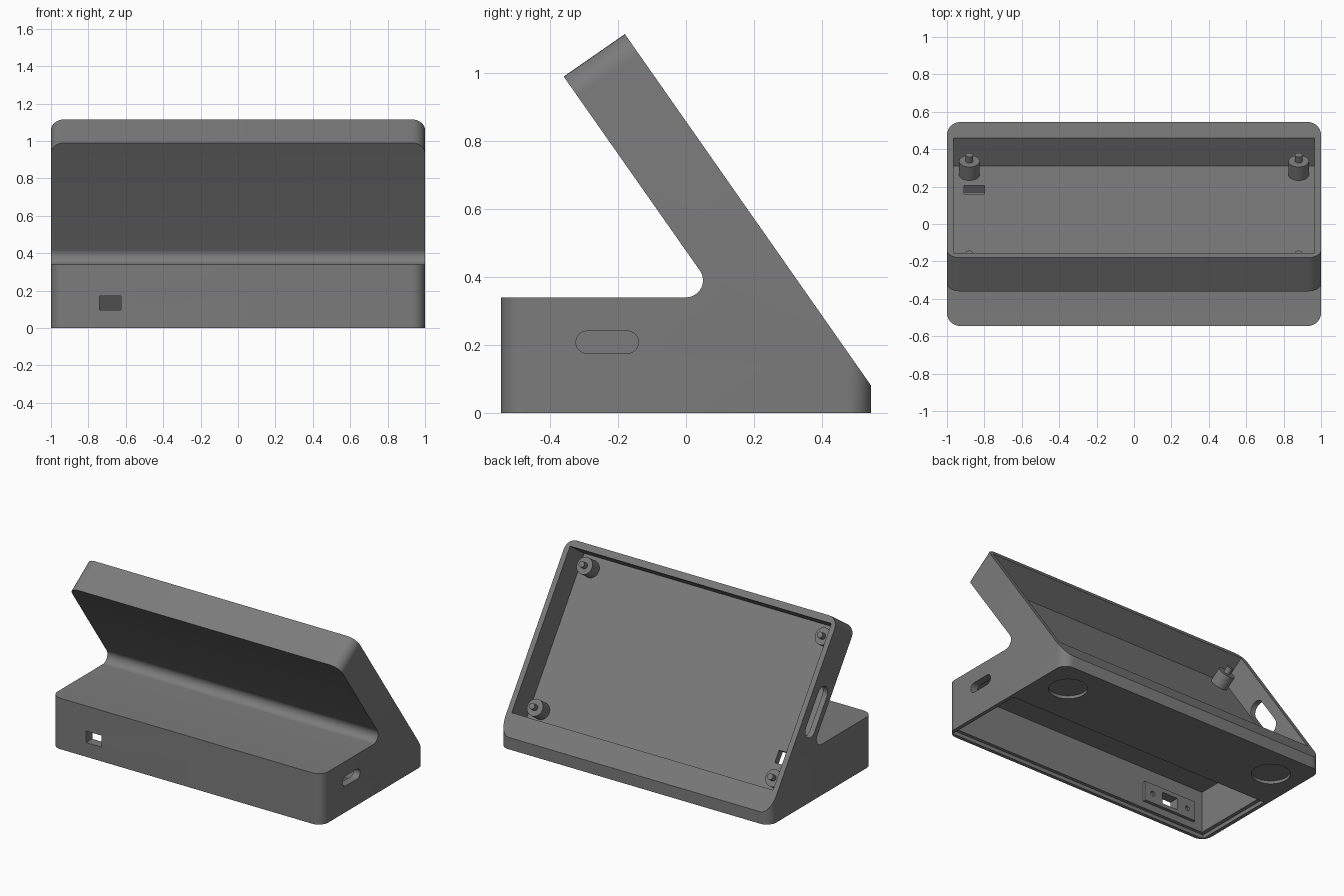
import bpy, bmesh, math
from mathutils import Matrix, Vector

if "Cube" in bpy.data.objects:
    bpy.data.objects.remove(bpy.data.objects["Cube"])

grey = bpy.data.materials.new("mid_grey")
grey.diffuse_color = (0.2, 0.2, 0.2, 1)
grey.use_nodes = True
grey.node_tree.nodes["Principled BSDF"].inputs["Base Color"].default_value = grey.diffuse_color

# Frames: SIDE maps (y, z, x); TILT is the sloped panel: (across, down slope, outward)
A = math.radians(55)
DOWN = Vector((0, math.cos(A), -math.sin(A)))
OUT = Vector((0, math.sin(A), math.cos(A)))
X = Vector((1, 0, 0))


def frame(a, b, c, o):
    m = Matrix((a, b, c)).transposed().to_4x4()
    m.translation = o
    return m


TOP = Vector((0, -0.18, 1.115))
SIDE = frame(Vector((0, 1, 0)), Vector((0, 0, 1)), X, Vector())
TILT = frame(X, DOWN, OUT, TOP)
TILT_SIDE = frame(DOWN, OUT, X, TOP)


def prism(name, pts, lo, hi, m=Matrix()):
    """Extrude a 2D outline from lo to hi along the frame's third axis."""
    bm = bmesh.new()
    bot = [bm.verts.new((p[0], p[1], lo)) for p in pts]
    top = [bm.verts.new((p[0], p[1], hi)) for p in pts]
    bm.faces.new(bot[::-1])
    bm.faces.new(top)
    n = len(pts)
    for i in range(n):
        j = (i + 1) % n
        bm.faces.new((bot[i], bot[j], top[j], top[i]))
    bm.transform(m)
    bmesh.ops.recalc_face_normals(bm, faces=bm.faces)
    me = bpy.data.meshes.new(name)
    bm.to_mesh(me)
    bm.free()
    me.materials.append(grey)
    ob = bpy.data.objects.new(name, me)
    bpy.context.collection.objects.link(ob)
    return ob


def rect(x0, x1, y0, y1):
    return [(x0, y0), (x1, y0), (x1, y1), (x0, y1)]


def arc(cx, cy, r, a0, a1, n):
    return [(cx + r * math.cos(math.radians(a0 + (a1 - a0) * i / n)),
             cy + r * math.sin(math.radians(a0 + (a1 - a0) * i / n))) for i in range(n + 1)]


def circle(cx, cy, r, n=32):
    return arc(cx, cy, r, 0, 360, n)[:-1]


def pill(cx, cy, length, width):
    r, h = width / 2, (length - width) / 2
    return arc(cx + h, cy, r, -90, 90, 12) + arc(cx - h, cy, r, 90, 270, 12)


def activate(ob):
    bpy.ops.object.select_all(action='DESELECT')
    ob.select_set(True)
    bpy.context.view_layer.objects.active = ob


def cut(ob, cutter):
    mod = ob.modifiers.new("cut", 'BOOLEAN')
    mod.operation, mod.solver, mod.object = 'DIFFERENCE', 'EXACT', cutter
    activate(ob)
    bpy.ops.object.modifier_apply(modifier=mod.name)
    bpy.data.objects.remove(cutter)


def smooth(ob):
    activate(ob)
    bpy.ops.object.shade_smooth_by_angle(angle=math.radians(30))


# Housing: base with leaning panel, filleted where they meet
outline = [(-0.545, 0), (0.545, 0), (0.545, 0.08), (-0.18, 1.115), (-0.36, 0.99)]
outline += arc(0, 0.39, 0.05, 35, -90, 12) + [(-0.545, 0.34)]
housing = prism("housing", outline, -1, 1, SIDE)

# Round the upright base corners and the panel's top corners
bm = bmesh.new()
bm.from_mesh(housing.data)


def is_corner(e):
    a, b = (v.co for v in e.verts)
    upright = abs(a.y - b.y) < 1e-4 and abs(abs(a.y) - 0.545) < 1e-3 and abs(a.z - b.z) > 0.01
    panel_end = min(a.z, b.z) > 0.9
    return abs(a.x - b.x) < 1e-4 and (upright or panel_end)


bmesh.ops.bevel(bm, geom=[e for e in bm.edges if is_corner(e)], offset=0.07,
                offset_type='OFFSET', segments=8, profile=0.5, affect='EDGES')
bm.to_mesh(housing.data)
bm.free()

# Screen pocket in the back of the panel
cut(housing, prism("pocket_cutter", rect(-0.965, 0.965, 0.044, 1.115), -0.183, 0.1, TILT))
# Base cavity open at the bottom, running back under the pocket floor
cavity = [(-0.5, -0.1), (0.04, -0.1), (0.04, 0.04), (0.29, 0.04), (0.11, 0.3), (-0.5, 0.3)]
cut(housing, prism("cavity_cutter", cavity, -0.95, 0.95, SIDE))
# Rebate for a bottom lid
cut(housing, prism("lid_rebate_cutter", rect(-0.975, 0.975, -0.522, 0.045), -0.1, 0.025))
# Foot recesses under the back
for s in (-1, 1):
    cut(housing, prism("foot_cutter", circle(s * 0.79, 0.33, 0.117, 40), -0.1, 0.02))
# Side openings: port on the right of the base, slot in the left of the panel
cut(housing, prism("side_port_cutter", pill(-0.232, 0.208, 0.184, 0.066), 0.9, 1.1, SIDE))
cut(housing, prism("side_slot_cutter", pill(0.575, -0.12, 0.33, 0.11), -1.1, -0.9, TILT_SIDE))
# Cable hole in the pocket floor
cut(housing, prism("cable_hole_cutter", rect(-0.91, -0.8, 0.855, 0.935), -0.25, -0.15, TILT))
# Front port
port = frame(X, Vector((0, 0, 1)), Vector((0, -1, 0)), Vector())
cut(housing, prism("front_port_cutter", rect(-0.74, -0.625, 0.095, 0.172), 0.4, 0.6, port))
smooth(housing)

# Connector bracket inside the front wall
bracket = prism("connector_bracket", rect(-0.88, -0.49, 0.07, 0.2), 0.48, 0.502, port)
cut(bracket, prism("bracket_port_cutter", rect(-0.74, -0.625, 0.095, 0.172), 0.4, 0.6, port))
for x in (-0.82, -0.55):
    cut(bracket, prism("bracket_screw_cutter", circle(x, 0.134, 0.016, 16), 0.4, 0.495, port))

# Screen mounting posts with pins
for sx, side in ((-1, "left"), (1, "right")):
    for t, level in ((0.124, "upper"), (1.036, "lower")):
        post = prism(f"{level}_{side}_post", circle(sx * 0.88, t, 0.055), -0.19, -0.095, TILT)
        pin = prism(f"{level}_{side}_pin", circle(sx * 0.88, t, 0.02, 20), -0.1, -0.055, TILT)
        smooth(post)
        smooth(pin)
